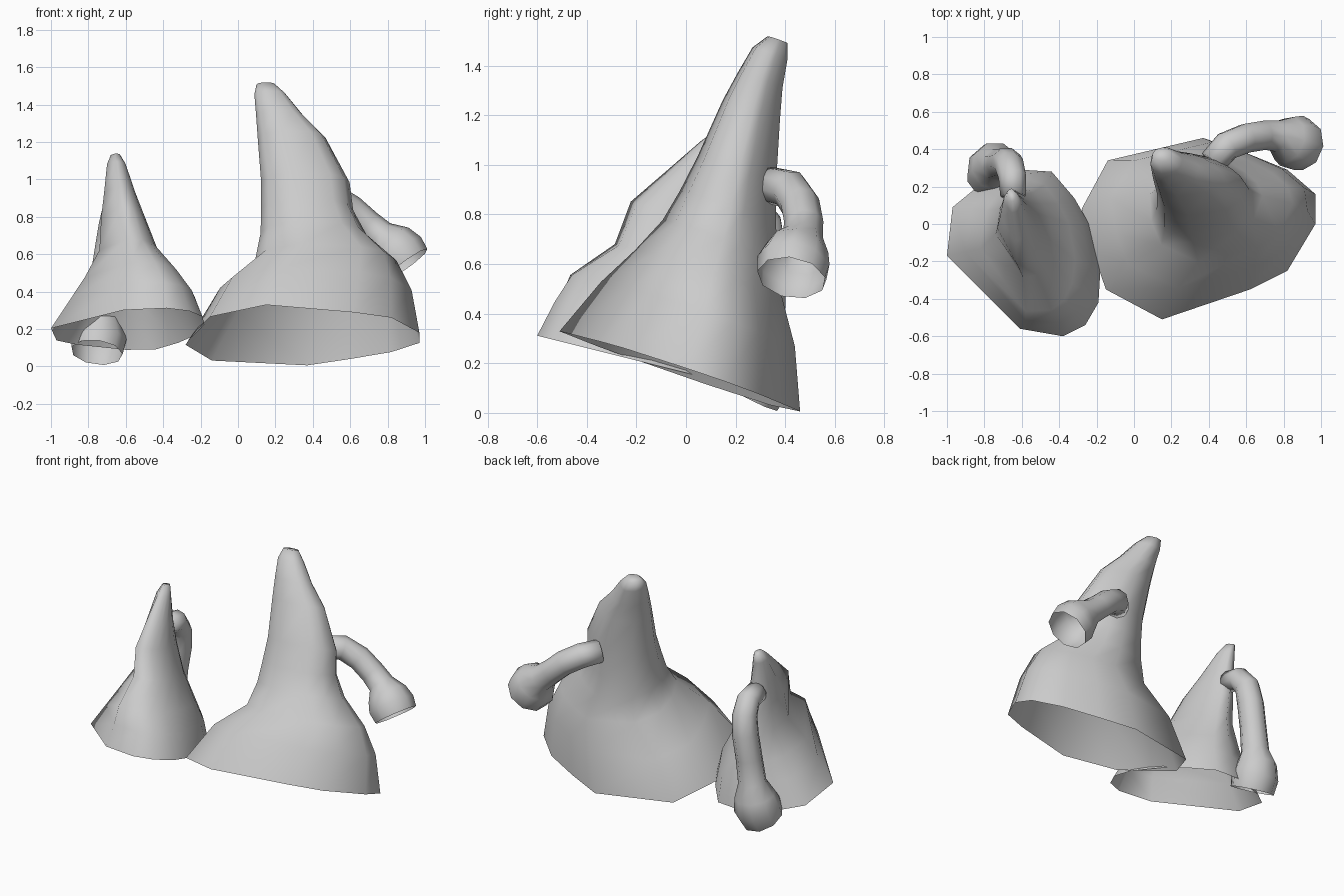
import bpy, bmesh, math
from mathutils import Vector

if "Cube" in bpy.data.objects:
    bpy.data.objects.remove(bpy.data.objects["Cube"])


def loft(name, rings):
    """Skin a list of equal-sized vertex rings; first ring stays open, last is capped."""
    bm = bmesh.new()
    vr = [[bm.verts.new(p) for p in r] for r in rings]
    n = len(vr[0])
    for a, b in zip(vr, vr[1:]):
        for i in range(n):
            j = (i + 1) % n
            bm.faces.new((a[i], a[j], b[j], b[i]))
    bm.faces.new(vr[-1])
    me = bpy.data.meshes.new(name)
    bm.to_mesh(me)
    bm.free()
    ob = bpy.data.objects.new(name, me)
    bpy.context.collection.objects.link(ob)
    for p in me.polygons:
        p.use_smooth = True
    return ob


def cone(name, rim, levels, slope, tilt):
    """Leaning cone: rim outline refitted to each level (z, x0, x1, y0, y1), easing to an
    oval that is fuller at front left and slimmer at back right."""
    xs, ys = [p[0] for p in rim], [p[1] for p in rim]
    cx, cy = (min(xs) + max(xs)) / 2, (min(ys) + max(ys)) / 2
    hx, hy = (max(xs) - min(xs)) / 2, (max(ys) - min(ys)) / 2
    unit = [Vector(((x - cx) / hx, (y - cy) / hy)) for x, y in rim]
    rings = []
    for k, (z, x0, x1, y0, y1) in enumerate(levels):
        t = min(1, k / 4)
        ring = []
        for u in unit:
            c = u.normalized()
            if c.x * c.y > 0:
                c *= 1 - math.copysign(0.26, c.x) * abs(c.x * c.y)
            v = u.lerp(c, t)
            dx, dy = v.x * (x1 - x0) / 2, v.y * (y1 - y0) / 2
            ring.append(((x0 + x1) / 2 + dx, (y0 + y1) / 2 + dy, z - slope * dy + tilt * dx))
        rings.append(ring)
    return loft(name, rings)


def tube(name, path, sides=9):
    """Curved tube through (x, y, z, radius), ordered from open mouth to root."""
    pts = [Vector(p[:3]) for p in path]
    rings, side = [], Vector((0.3, 1, 0))
    for i, p in enumerate(pts):
        d = (pts[min(i + 1, len(pts) - 1)] - pts[max(i - 1, 0)]).normalized()
        side = (side - d * side.dot(d)).normalized()
        up = d.cross(side)
        r = path[i][3]
        rings.append([p + r * (side * math.cos(a) + up * math.sin(a))
                      for a in (2 * math.pi * k / sides for k in range(sides))])
    return loft(name, rings)


# Large leaning cone
cone("large_cone",
     [(.15, -.51), (.62, -.35), (.82, -.25), (.97, 0), (.97, .16), (.82, .29),
      (.6, .38), (.37, .46), (-.14, .34), (-.28, .08), (-.22, -.15), (-.15, -.35)],
     [(.17, -.28, .97, -.51, .46), (.40, -.13, .93, -.34, .44), (.56, .08, .85, -.2, .39),
      (.70, .12, .69, -.09, .37), (.83, .13, .62, -.02, .365), (.98, .13, .60, .05, .365),
      (1.22, .11, .47, .15, .38), (1.34, .10, .35, .21, .39), (1.45, .09, .26, .27, .41),
      (1.505, .10, .20, .33, .41)], .34, .03)

# Small leaning cone
cone("small_cone",
     [(-.38, -.6), (-.26, -.54), (-.19, -.42), (-.18, -.25), (-.24, 0), (-.32, .14),
      (-.44, .28), (-.6, .29), (-.86, .18), (-.97, .09), (-1, -.17), (-.61, -.56)],
     [(.20, -1, -.18, -.6, .29), (.35, -.9, -.23, -.54, .27), (.47, -.82, -.31, -.48, .24),
      (.62, -.74, -.43, -.29, .2), (.80, -.73, -.5, -.22, .19), (.93, -.715, -.55, -.09, .18),
      (1.08, -.7, -.6, .06, .18), (1.13, -.68, -.63, .12, .19)], .25, 0)

# Drooping tubes with flared, open bells
tube("large_cone_tube",
     [(.90, .425, .545, .14), (.86, .435, .60, .15), (.82, .45, .65, .13), (.76, .47, .70, .085),
      (.69, .475, .76, .08), (.60, .46, .84, .08), (.50, .42, .90, .08), (.42, .33, .92, .075)])
tube("small_cone_tube",
     [(-.755, .25, .075, .14), (-.745, .29, .15, .15), (-.74, .31, .23, .13),
      (-.725, .315, .32, .09), (-.705, .32, .48, .085), (-.68, .325, .64, .085),
      (-.665, .31, .76, .08), (-.65, .25, .84, .075), (-.645, .15, .86, .07)])
